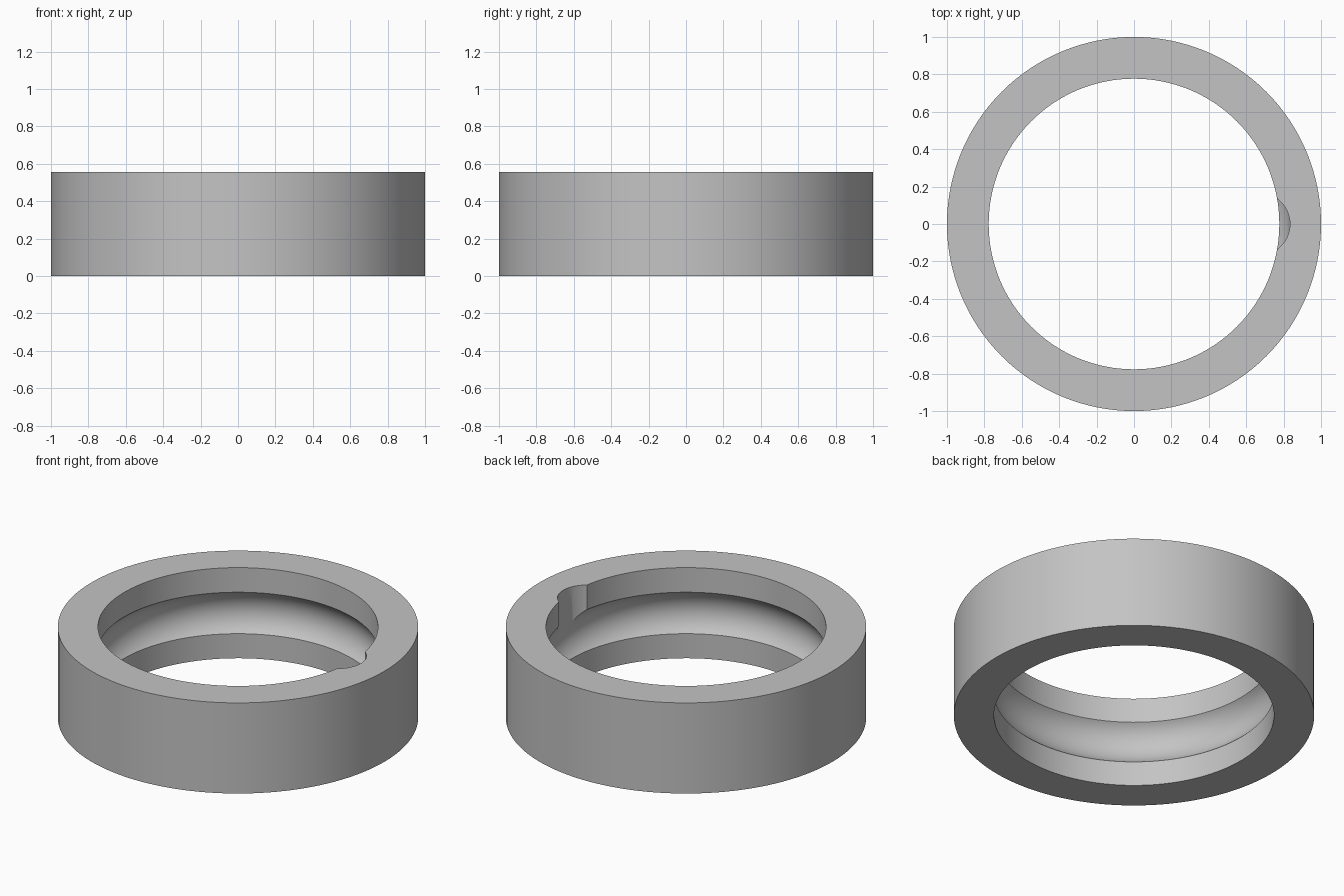
import bpy
import bmesh
import math

cube = bpy.data.objects.get("Cube")
if cube:
    bpy.data.objects.remove(cube, do_unlink=True)

HEIGHT = 0.555
OUTER = 1.0
BORE = 0.777
BALL = 0.168            # radius of the groove's round section
BALL_CENTRE = 0.667     # distance of that section from the axis
SIDES = 128
MID = HEIGHT / 2

steel = bpy.data.materials.new("steel grey")
steel.use_nodes = True
colour = (0.55, 0.55, 0.55, 1)
steel.diffuse_color = colour
steel.node_tree.nodes["Principled BSDF"].inputs["Base Color"].default_value = colour


def lathe(name, profile):
    """Turn a closed (radius, height) profile around the z axis."""
    bm = bmesh.new()
    verts = [bm.verts.new((r, 0, z)) for r, z in profile]
    edges = [bm.edges.new((v, verts[i - 1])) for i, v in enumerate(verts)]
    bmesh.ops.spin(bm, geom=verts + edges, axis=(0, 0, 1), cent=(0, 0, 0),
                   angle=math.tau, steps=SIDES, use_merge=True)
    bmesh.ops.remove_doubles(bm, verts=bm.verts, dist=0.0001)
    bmesh.ops.recalc_face_normals(bm, faces=bm.faces)
    mesh = bpy.data.meshes.new(name)
    bm.to_mesh(mesh)
    bm.free()
    obj = bpy.data.objects.new(name, mesh)
    bpy.context.collection.objects.link(obj)
    mesh.materials.append(steel)
    return obj


# Ring with a round ball groove inside
reach = math.acos((BORE - BALL_CENTRE) / BALL)
steps = 20
groove = []
for i in range(steps + 1):
    a = reach * (2 * i / steps - 1)
    groove.append((BALL_CENTRE + BALL * math.cos(a), MID + BALL * math.sin(a)))
ring = lathe("outer_ring", [(OUTER, HEIGHT), (OUTER, 0), (BORE, 0)]
             + groove + [(BORE, HEIGHT)])

# Filling notch, cut from the top face down into the groove
depth = HEIGHT + 0.1 - MID
bpy.ops.mesh.primitive_cylinder_add(vertices=64, radius=BALL - 0.001, depth=depth,
                                    location=(BALL_CENTRE, 0, MID + depth / 2))
cutter = bpy.context.object
cutter.name = "notch_cutter"
cutter.hide_render = True
cutter.data.materials.append(steel)

bpy.ops.object.select_all(action="DESELECT")
ring.select_set(True)
bpy.context.view_layer.objects.active = ring
cut = ring.modifiers.new("filling_notch", "BOOLEAN")
cut.operation = "DIFFERENCE"
cut.solver = "EXACT"
cut.object = cutter
bpy.ops.object.modifier_apply(modifier=cut.name)
bpy.data.objects.remove(cutter, do_unlink=True)

bpy.ops.object.shade_smooth_by_angle(angle=math.radians(30))
